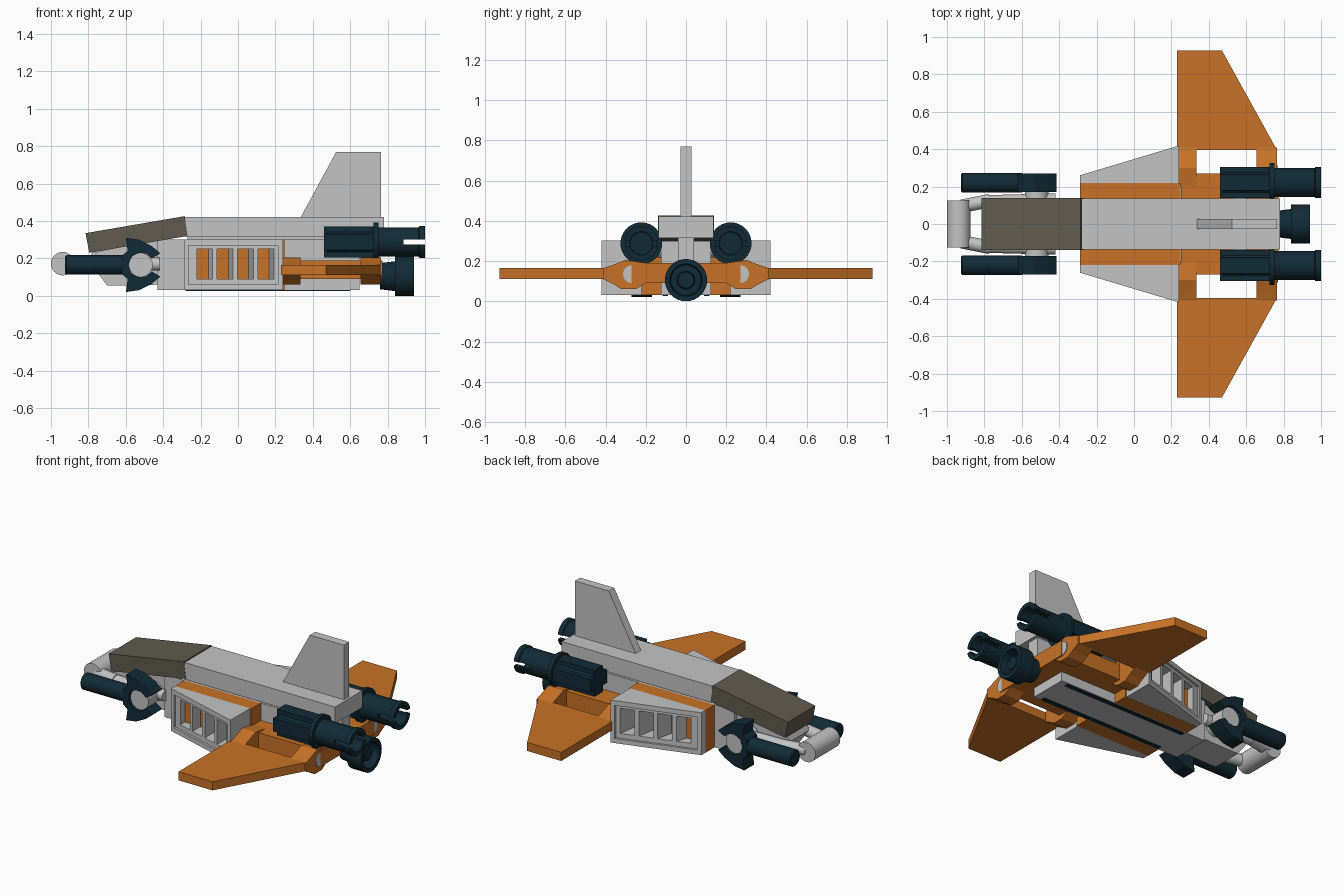
import bpy, bmesh, math
from mathutils import Vector

if "Cube" in bpy.data.objects:
    bpy.data.objects.remove(bpy.data.objects["Cube"], do_unlink=True)


def material(name, rgb):
    m = bpy.data.materials.new(name)
    m.use_nodes = True
    m.diffuse_color = (*rgb, 1)
    m.node_tree.nodes["Principled BSDF"].inputs["Base Color"].default_value = (*rgb, 1)
    return m


GREY = material("light grey", (0.55, 0.55, 0.55))
ORANGE = material("burnt orange", (0.58, 0.17, 0.02))
NAVY = material("dark navy", (0.006, 0.024, 0.037))
OLIVE = material("dark olive grey", (0.115, 0.105, 0.075))


def finish(name, bm, mat, smooth=False):
    bmesh.ops.recalc_face_normals(bm, faces=bm.faces)
    mesh = bpy.data.meshes.new(name)
    bm.to_mesh(mesh)
    bm.free()
    mesh.materials.append(mat)
    ob = bpy.data.objects.new(name, mesh)
    bpy.context.collection.objects.link(ob)
    if smooth:
        bpy.ops.object.select_all(action='DESELECT')
        ob.select_set(True)
        bpy.context.view_layer.objects.active = ob
        bpy.ops.object.shade_smooth_by_angle(angle=math.radians(35))
    return ob


def prism(name, pts, axis, lo, hi, mat):
    """Extrude a 2D outline along the given axis."""
    place = {'x': lambda a, b, t: (t, a, b),
             'y': lambda a, b, t: (a, t, b),
             'z': lambda a, b, t: (a, b, t)}[axis]
    bm = bmesh.new()
    face = bm.faces.new([bm.verts.new(place(a, b, lo)) for a, b in pts])
    new = bmesh.ops.extrude_face_region(bm, geom=[face])["geom"]
    move = Vector(place(0, 0, hi - lo))
    bmesh.ops.translate(bm, vec=move, verts=[v for v in new if isinstance(v, bmesh.types.BMVert)])
    return finish(name, bm, mat)


def box(name, x, y, z, mat):
    pts = [(x[0], z[0]), (x[1], z[0]), (x[1], z[1]), (x[0], z[1])]
    return prism(name, pts, 'y', y[0], y[1], mat)


def lathe(name, profile, y, z, mat, sides=32):
    """Turn an (x, radius) profile about an axis along x."""
    bm = bmesh.new()
    rings = []
    for x, r in profile:
        rings.append([bm.verts.new((x, y + r * math.cos(math.tau * i / sides),
                                    z + r * math.sin(math.tau * i / sides)))
                      for i in range(sides)])
    for a, b in zip(rings, rings[1:]):
        for i in range(sides):
            j = (i + 1) % sides
            bm.faces.new((a[i], a[j], b[j], b[i]))
    bm.faces.new(rings[0])
    bm.faces.new(rings[-1])
    return finish(name, bm, mat, True)


def rod(name, p, q, r, mat):
    p, q = Vector(p), Vector(q)
    bm = bmesh.new()
    bmesh.ops.create_cone(bm, cap_ends=True, segments=24, radius1=r, radius2=r, depth=(q - p).length)
    bmesh.ops.rotate(bm, verts=bm.verts, matrix=(q - p).to_track_quat('Z', 'Y').to_matrix())
    bmesh.ops.translate(bm, verts=bm.verts, vec=(p + q) / 2)
    return finish(name, bm, mat, True)


def cut(ob, cutter):
    mod = ob.modifiers.new("cut", 'BOOLEAN')
    mod.operation = 'DIFFERENCE'
    mod.solver = 'EXACT'
    mod.object = cutter
    bpy.context.view_layer.objects.active = ob
    bpy.ops.object.modifier_apply(modifier=mod.name)
    bpy.data.objects.remove(cutter, do_unlink=True)


# Central hull, top beam, tail fin and canopy
box("core_hull", (-0.43, 0.65), (-0.125, 0.125), (0.03, 0.30), GREY)
box("beam_spacer", (-0.27, 0.76), (-0.04, 0.04), (0.2, 0.33), GREY)
box("top_beam", (-0.28, 0.78), (-0.137, 0.137), (0.315, 0.422), GREY)
prism("tail_fin", [(0.335, 0.42), (0.525, 0.77), (0.765, 0.77), (0.765, 0.42)],
      'y', -0.027, 0.027, GREY)
prism("canopy", [(-0.285, 0.426), (-0.815, 0.335), (-0.795, 0.23), (-0.27, 0.32)],
      'y', -0.138, 0.138, OLIVE)

# Nose block and front bar
prism("nose_block", [(-0.42, 0.3), (-0.78, 0.23), (-0.8, 0.19), (-0.7, 0.055),
                     (-0.6, 0.055), (-0.42, 0.06)], 'y', -0.1, 0.1, GREY)
rod("nose_bar", (-0.937, -0.125, 0.172), (-0.937, 0.125, 0.172), 0.063, GREY)

# Rear thruster with a hollow nozzle
lathe("rear_thruster", [(0.76, 0.07), (0.84, 0.08), (0.84, 0.105), (0.94, 0.105),
                        (0.94, 0.08), (0.87, 0.075), (0.87, 0.045), (0.92, 0.04)],
      0, 0.105, NAVY)

# Orange cross plate carrying the wings
box("wing_plate", (0.25, 0.772), (-0.27, 0.27), (0.09, 0.19), ORANGE)


def panel_y(x):
    """Slanted outer surface of the side panels."""
    return 0.26 + (x + 0.29) * 0.3


ARM = [(0.41, 0.165), (0.36, 0.182), (0.30, 0.205), (0.2, 0.19), (0.2, 0.09),
       (0.25, 0.06), (0.32, 0.06), (0.36, 0.085), (0.41, 0.11)]
CLAW = [(-0.62, 0), (-0.62, 0.05), (-0.59, 0.075), (-0.6, 0.145), (-0.53, 0.135),
        (-0.46, 0.1), (-0.415, 0.062), (-0.46, 0.035), (-0.49, 0.06),
        (-0.53, 0.065), (-0.57, 0.045), (-0.585, 0)]

for s, side in ((1, "left"), (-1, "right")):
    def flip(pts):
        return [(x, s * y) for x, y in pts]

    # Orange side body and slatted wedge panel
    box(side + "_side_body", (-0.29, 0.248), (s * 0.125, s * 0.22), (0.03, 0.30), ORANGE)
    box(side + "_belly_strip", (-0.28, 0.6), (s * 0.09, s * 0.118), (0.026, 0.034), NAVY)
    panel = prism(side + "_grille_panel",
                  flip([(-0.29, 0.22), (0.24, 0.22), (0.24, panel_y(0.24)), (-0.29, 0.26)]),
                  'z', 0.031, 0.301, GREY)
    a, b = -0.265, 0.215
    cut(panel, prism("recess_cutter", flip([(a, panel_y(a) - 0.015), (b, panel_y(b) - 0.015),
                                            (b, 0.6), (a, 0.6)]), 'z', 0.06, 0.27, GREY))
    for i in range(4):
        a = -0.22 + 0.109 * i
        b = a + 0.085
        cut(panel, prism("slot_cutter", flip([(a, 0.2), (b - 0.03, 0.2), (b, panel_y(b) - 0.012),
                                              (b, 0.6), (a, 0.6)]), 'z', 0.09, 0.25, GREY))

    # Wing, its two arms and hinge pin
    prism(side + "_wing", flip([(0.23, 0.395), (0.23, 0.928), (0.47, 0.928), (0.765, 0.395)]),
          'z', 0.11, 0.165, ORANGE)
    for x, end in (((0.24, 0.335), "front"), ((0.655, 0.765), "rear")):
        prism(f"{side}_{end}_wing_arm", [(s * y, z) for y, z in ARM], 'x', *x, ORANGE)
    rod(side + "_hinge_pin", (0.66, s * 0.268, 0.135), (0.77, s * 0.268, 0.135), 0.045, GREY)

    # Upper engine: ribbed front, collar and slotted hollow tube
    w, t, cy, cz = 0.083, 0.042, s * 0.222, 0.288
    plus = [(-t, -w), (t, -w), (t, -t), (w, -t), (w, t), (t, t),
            (t, w), (-t, w), (-t, t), (-w, t), (-w, -t), (-t, -t)]
    prism(side + "_engine_ribs", [(cy + y, cz + z) for y, z in plus], 'x', 0.46, 0.73, NAVY)
    lathe(side + "_engine_core", [(0.475, 0.068), (0.73, 0.068)], cy, cz, NAVY)
    tube = lathe(side + "_engine_tube",
                 [(0.725, 0.104), (0.75, 0.104), (0.75, 0.078), (0.965, 0.078), (0.97, 0.085),
                  (1.0, 0.085), (1.0, 0.058), (0.8, 0.055)], cy, cz, NAVY)
    cut(tube, box("slot_cutter", (0.885, 1.1), (cy - 0.2, cy + 0.2),
                  (cz - 0.014, cz + 0.014), NAVY))
    rod(side + "_engine_mount", (0.57, s * 0.1, cz - 0.03), (0.57, s * 0.2, cz - 0.03), 0.04, GREY)

    # Front gun with claw, pivot and strut
    gz = 0.165
    lathe(side + "_gun_barrel", [(-0.925, 0.045), (-0.918, 0.052), (-0.6, 0.052)],
          s * 0.22, gz, NAVY)
    outline = CLAW + [(x, -z) for x, z in CLAW[-2:0:-1]]
    prism(side + "_gun_claw", [(x, gz + z) for x, z in outline],
          'y', s * 0.17, s * 0.27, NAVY)
    rod(side + "_gun_pivot", (-0.52, s * 0.09, gz), (-0.52, s * 0.25, gz), 0.064, GREY)
    rod(side + "_nose_strut", (-0.92, s * 0.095, 0.17), (-0.77, s * 0.125, 0.17), 0.036, GREY)
    rod(side + "_side_strut", (-0.79, s * 0.12, 0.17), (-0.42, s * 0.13, 0.17), 0.034, GREY)
